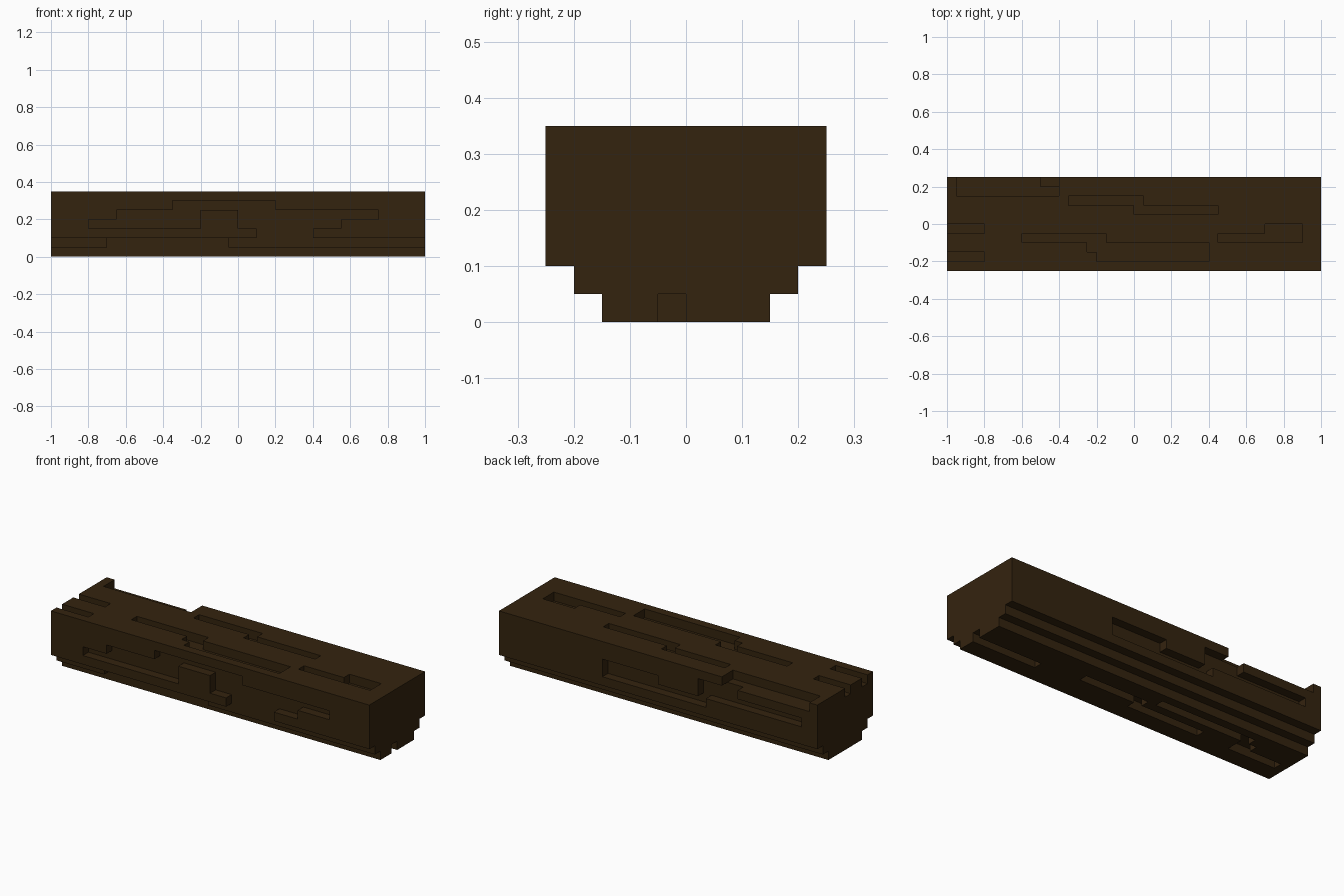
import bpy
import bmesh

cube = bpy.data.objects.get("Cube")
if cube:
    bpy.data.objects.remove(cube, do_unlink=True)

U = 0.05  # block size


def cells(x0, x1, y0, y1, z0, z1):
    """All unit blocks inside a box given in scene units."""
    n = [round(v / U) for v in (x0, x1, y0, y1, z0, z1)]
    return {(x, y, z) for x in range(n[0], n[1])
            for y in range(n[2], n[3]) for z in range(n[4], n[5])}


# Log body: wide block standing on two narrower steps
log = cells(-1, 1, -.25, .25, .1, .35)
log |= cells(-1, 1, -.2, .2, .05, .1)
log |= cells(-1, 1, -.15, .15, 0, .05)

# Top grooves: x0, x1, y0, y1
top = [(-.95, -.4, .15, .25),
       (-.35, .05, .1, .15), (0, .45, .05, .1),
       (-1, -.8, -.05, 0), (-1, -.8, -.2, -.15),
       (-.6, -.15, -.1, -.05), (-.25, .4, -.15, -.1), (-.2, .4, -.2, -.15),
       (.45, .9, -.1, -.05), (.7, .9, -.05, 0)]
for g in top:
    log -= cells(*g, .3, .35)

# Underside grooves: x0, x1, y0, y1
under = [(.6, 1, -.05, 0), (-.05, .35, 0, .05), (-.45, 0, -.05, 0),
         (-.7, -.1, .05, .1), (-.75, -.65, 0, .05), (-.95, -.65, -.05, 0)]
for g in under:
    log -= cells(*g, 0, .05)

# Front grooves: x0, x1, z0, z1
front = [(-.8, -.2, .15, .2), (-.65, -.2, .2, .25), (-.35, .2, .25, .3),
         (0, .75, .2, .25), (0, .55, .15, .2), (.1, .4, .1, .15)]
for x0, x1, z0, z1 in front:
    log -= cells(x0, x1, -.25, -.2, z0, z1)
log -= cells(-.7, -.05, -.2, -.15, .05, .1)

# Back grooves: x0, x1, z0, z1
back = [(-.3, .35, .15, .2), (0, .35, .2, .25),
        (-.9, -.25, .2, .25), (-.5, -.25, .25, .3)]
for x0, x1, z0, z1 in back:
    log -= cells(x0, x1, .2, .25, z0, z1)

# Skin the blocks: one quad for every exposed side
bm = bmesh.new()
verts = {}


def vert(p):
    if p not in verts:
        verts[p] = bm.verts.new([c * U for c in p])
    return verts[p]


for cell in sorted(log):
    for axis in range(3):
        a, b = (axis + 1) % 3, (axis + 2) % 3
        for side in (0, 1):
            near = list(cell)
            near[axis] += 2 * side - 1
            if tuple(near) in log:
                continue
            loop = []
            for da, db in ((0, 0), (1, 0), (1, 1), (0, 1)):
                p = list(cell)
                p[axis] += side
                p[a] += da
                p[b] += db
                loop.append(vert(tuple(p)))
            bm.faces.new(loop if side else loop[::-1])

mesh = bpy.data.meshes.new("log")
bm.to_mesh(mesh)
bm.free()

# Dark bark colour
bark = bpy.data.materials.new("dark brown bark")
bark.use_nodes = True
colour = (.034, .017, .0045, 1)
bark.diffuse_color = colour
bsdf = bark.node_tree.nodes["Principled BSDF"]
bsdf.inputs["Base Color"].default_value = colour
bsdf.inputs["Roughness"].default_value = .9
mesh.materials.append(bark)

obj = bpy.data.objects.new("log", mesh)
bpy.context.collection.objects.link(obj)
